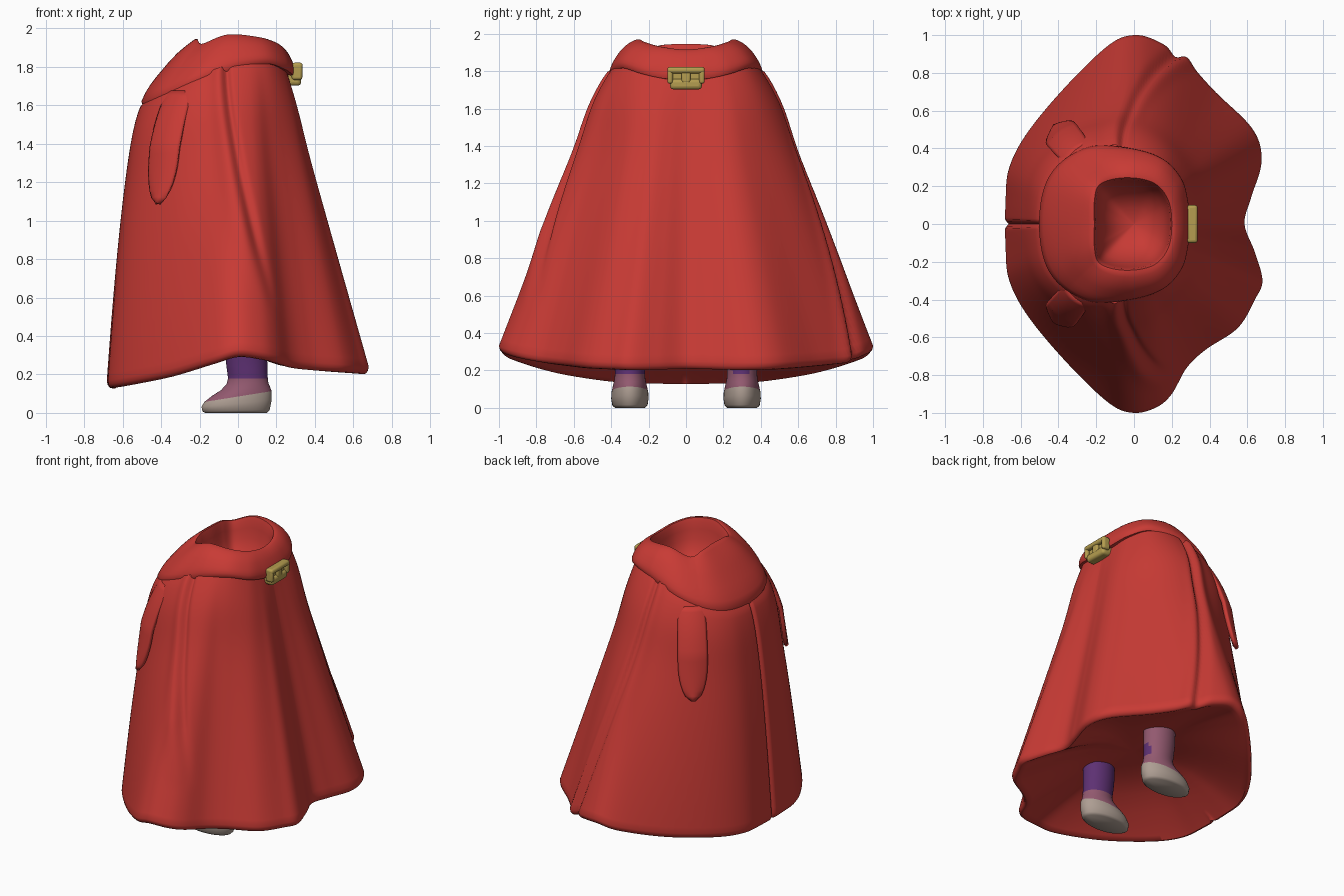
import bpy
import math
from math import pi, cos, sin, exp, radians

if "Cube" in bpy.data.objects:
    bpy.data.objects.remove(bpy.data.objects["Cube"])

SEGMENTS = 360


def make_material(name, color):
    material = bpy.data.materials.new(name)
    material.use_nodes = True
    material.diffuse_color = (*color, 1)
    shader = material.node_tree.nodes["Principled BSDF"]
    shader.inputs["Base Color"].default_value = (*color, 1)
    return material


red = make_material("cloak red", (0.58, 0.043, 0.035))
gold = make_material("buckle gold", (0.46, 0.34, 0.08))
mauve = make_material("boot mauve", (0.29, 0.1, 0.16))
purple = make_material("trouser purple", (0.11, 0.03, 0.17))
beige = make_material("sole beige", (0.42, 0.34, 0.29))


def make_object(name, verts, faces, materials, smooth_angle=50):
    mesh = bpy.data.meshes.new(name)
    mesh.from_pydata(verts, [], faces)
    obj = bpy.data.objects.new(name, mesh)
    bpy.context.collection.objects.link(obj)
    for material in materials:
        mesh.materials.append(material)
    bpy.ops.object.select_all(action="DESELECT")
    obj.select_set(True)
    bpy.context.view_layer.objects.active = obj
    bpy.ops.object.mode_set(mode="EDIT")
    bpy.ops.mesh.select_all(action="SELECT")
    bpy.ops.mesh.normals_make_consistent(inside=False)
    bpy.ops.object.mode_set(mode="OBJECT")
    bpy.ops.object.shade_smooth_by_angle(angle=radians(smooth_angle))
    return obj


def loft(name, rings, materials, cap_start=False, cap_end=False):
    n = len(rings[0])
    verts = [p for ring in rings for p in ring]
    faces = [(k * n + i, k * n + (i + 1) % n, (k + 1) * n + (i + 1) % n, (k + 1) * n + i)
             for k in range(len(rings) - 1) for i in range(n)]
    if cap_start:
        faces.append(tuple(range(n)))
    if cap_end:
        faces.append(tuple(range(len(verts) - n, len(verts))))
    return make_object(name, verts, faces, materials)


def mirrored(points):
    """Closed loop from a half outline that starts and ends on the x axis."""
    return points + [(p[0], -p[1], *p[2:]) for p in points[-2:0:-1]]


def polar_loop(points):
    """Smooth closed curve, returned as a function angle -> (radius, height)."""
    dense, n = [], len(points)
    for i in range(n):
        a, b, c, d = (points[(i + k) % n] for k in (-1, 0, 1, 2))
        for step in range(8):
            t = step / 8
            x, y, z = (q + t / 2 * (r - p + t * (2 * p - 5 * q + 4 * r - s + t * (3 * (q - r) + s - p)))
                       for p, q, r, s in zip(a, b, c, d))
            dense.append((math.atan2(y, x) % (2 * pi), math.hypot(x, y), z))
    dense.sort()
    first, last = dense[0], dense[-1]
    dense = [(last[0] - 2 * pi, *last[1:])] + dense + [(first[0] + 2 * pi, *first[1:])]

    def lookup(angle):
        angle %= 2 * pi
        for lo, hi in zip(dense, dense[1:]):
            if lo[0] <= angle <= hi[0]:
                f = (angle - lo[0]) / max(hi[0] - lo[0], 1e-9)
                return lo[1] + f * (hi[1] - lo[1]), lo[2] + f * (hi[2] - lo[2])
        return dense[-1][1:]
    return lookup


def polar(angle, radius, z):
    return (radius * cos(angle), radius * sin(angle), z)


# Outlines: hem, lower edge of the cowl, and rim of the neck opening
def hem_height(x):
    table = [(-0.7, 0.125), (-0.4, 0.175), (-0.2, 0.235), (0, 0.29), (0.15, 0.275), (0.3, 0.23), (0.7, 0.2)]
    for (a, p), (b, q) in zip(table, table[1:]):
        if x <= b:
            return p + (q - p) * (x - a) / (b - a)
    return q


side = [(0.12, 0.97), (0, 1), (-0.13, 0.95), (-0.35, 0.74), (-0.56, 0.49), (-0.66, 0.3), (-0.68, 0.12)]
hem_xy = [(0.585, 0), (0.62, 0.14), (0.675, 0.33), (0.63, 0.5), (0.43, 0.7), (0.26, 0.88)]
hem_xy += side + [(x, -y) for x, y in reversed(side)]
hem_xy += [(0.2, -0.9), (0.28, -0.76), (0.38, -0.665), (0.55, -0.55), (0.64, -0.4), (0.68, -0.3), (0.64, -0.15)]
hem = polar_loop([(x, y, hem_height(x) + 0.04) for x, y in hem_xy])
cowl_edge = polar_loop(mirrored([
    (0.295, 0, 1.76), (0.285, 0.12, 1.765), (0.25, 0.24, 1.79), (0.15, 0.345, 1.82), (-0.02, 0.4, 1.79),
    (-0.22, 0.41, 1.72), (-0.38, 0.33, 1.65), (-0.47, 0.2, 1.61), (-0.5, 0, 1.6)]))
neck_rim = polar_loop(mirrored([
    (0.2, 0, 1.915), (0.18, 0.13, 1.93), (0.1, 0.22, 1.955), (-0.05, 0.245, 1.968),
    (-0.18, 0.21, 1.92), (-0.21, 0.12, 1.94), (-0.21, 0, 1.945)]))
angles = [2 * pi * i / SEGMENTS for i in range(SEGMENTS)]


# Cloak surface: t runs from the neck (0) to the hem (1)
def cloak_frame(angle):
    r, z = cowl_edge(angle)
    return (r * (0.95 - 0.1 * max(0, cos(angle))), z + 0.03, *hem(angle))


def cloak_point(angle, t, frame):
    top_r, top_z, hem_r, hem_z = frame
    c = cos(angle)
    r = top_r + (hem_r - top_r) * t ** (0.92 + (0.1 if c > 0 else 0.42) * c)
    # Shoulder fullness
    r += 0.022 * abs(sin(angle)) * exp(-((t - 0.12) / 0.13) ** 2)
    # Overlapping side seams, the far one running down to the hem
    for sign, sweep in ((1, 23), (-1, 26)):
        d = math.degrees((sign * angle - radians(103 - sweep * t) + pi) % (2 * pi) - pi)
        fade = 1 if sign > 0 else min(1, max(0, (0.85 - t) * 4))
        ridge = 0.022 * (1 - t if sign > 0 else 1)
        r += fade * (ridge * exp(-(d / 5) ** 2) - 0.03 * exp(-((d + 4) / 2.3) ** 2))
        if sign > 0:
            r += 0.02 * t * exp(-((d + 7.5) / 3) ** 2)
    # Narrow seam down the middle of the toe side
    r -= 0.02 * exp(-((math.degrees(angle) - 180) / 1.1) ** 2)
    return r, top_z + (hem_z - top_z) * t


frames = [cloak_frame(a) for a in angles]


def cloak_ring(t, scale=1.0, drop=0.0):
    ring = []
    for a, frame in zip(angles, frames):
        r, z = cloak_point(a, t, frame)
        ring.append(polar(a, r * scale, z - drop))
    return ring


# Outer wall, rounded hem, then the shallow domed underside
rings = [cloak_ring(k / 40) for k in range(41)]
rings += [cloak_ring(1, 0.995, 0.02), cloak_ring(1, 0.98, 0.036), cloak_ring(1, 0.96, 0.04)]
for scale, lift in ((0.92, 0.08), (0.85, 0.21), (0.72, 0.44), (0.55, 0.7), (0.35, 0.91), (0.02, 1)):
    rings.append([polar(a, f[2] * scale, f[3] - 0.04 + (0.44 - f[3]) * lift) for a, f in zip(angles, frames)])
loft("cloak", rings, [red], cap_end=True)

# Cowl: rolled outer face, rim, then a bowl inside the neck.
# Each step is inward blend at the sides, the same on the toe side, and height.
rings = []
for k_side, k_toe, h in [(0.6, 0.3, 0), (0.2, 0.15, -0.04), (0.04, 0.03, -0.03), (-0.01, -0.01, 0.06),
                         (0, 0.07, 0.2), (0.05, 0.16, 0.32), (0.12, 0.26, 0.43), (0.3, 0.49, 0.66),
                         (0.45, 0.64, 0.79), (0.6, 0.78, 0.89), (0.75, 0.89, 0.96), (0.88, 0.96, 1), (1, 1, 1)]:
    ring = []
    for a in angles:
        (r0, z0), (r1, z1) = cowl_edge(a), neck_rim(a)
        k = k_side + (k_toe - k_side) * min(1, max(0, -1.4 * cos(a)))
        ring.append(polar(a, r0 + (r1 - r0) * k, z0 + (z1 - z0) * h))
    rings.append(ring)
for scale, mix in [(0.96, 0.08), (0.93, 0.22), (0.88, 0.42), (0.78, 0.62), (0.6, 0.8), (0.35, 0.94), (0.03, 1)]:
    ring = []
    for a in angles:
        r, z = neck_rim(a)
        ring.append(polar(a, r * scale, z + (1.63 - z) * mix))
    rings.append(ring)
loft("cowl", rings, [red], cap_end=True)

# Hanging flaps, one on each side, growing out of the cloak
COLS, ROWS = 12, 18
for label, sign in (("far", 1), ("near", -1)):
    verts = []
    for j in range(ROWS + 1):
        s = j / ROWS
        width = 0.09 * math.sqrt(max(0.004, 1 - max(0, (s - 0.6) / 0.4) ** 2))
        for i in range(COLS + 1):
            u = 2 * i / COLS - 1
            a = sign * (radians(129) + u * width / (0.53 + 0.13 * s))
            frame = cloak_frame(a)
            z = 1.67 - 0.58 * s
            t = max(0, (frame[1] - z) / (frame[1] - frame[3]))
            r = cloak_point(a % (2 * pi), t, frame)[0]
            verts.append(polar(a, r - 0.025 + 0.045 * min(1, 2 * s) + 0.015 * (1 - u * u), z))
    n = COLS + 1
    faces = [(j * n + i, j * n + i + 1, (j + 1) * n + i + 1, (j + 1) * n + i)
             for j in range(ROWS) for i in range(COLS)]
    flap = make_object(label + "_flap", verts, faces, [red])
    solid = flap.modifiers.new("thickness", "SOLIDIFY")
    solid.thickness = 0.025
    solid.offset = 0

# Boots with short trouser legs, toes towards -x
boot_profile = [(0, -0.17, 0.15, 0.08), (0.012, -0.185, 0.165, 0.094), (0.05, -0.19, 0.175, 0.1),
                (0.085, -0.175, 0.175, 0.098), (0.105, -0.135, 0.17, 0.093), (0.125, -0.09, 0.165, 0.088),
                (0.15, -0.06, 0.158, 0.083), (0.18, -0.052, 0.155, 0.08), (0.2, -0.054, 0.154, 0.081),
                (0.22, -0.057, 0.153, 0.082), (0.24, -0.06, 0.153, 0.082), (0.27, -0.063, 0.152, 0.084),
                (0.3, -0.066, 0.152, 0.086), (0.42, -0.07, 0.15, 0.09)]
SIDES = 48
for label, y in (("far", 0.3), ("near", -0.3)):
    rings = []
    for z, x0, x1, half in boot_profile:
        ring = []
        for i in range(SIDES):
            a = 2 * pi * i / SIDES
            x = (x0 + x1) / 2 + (x1 - x0) / 2 * cos(a)
            # The top of the sole rises from toe to heel
            rise = 0.16 * x * max(0, 1 - abs(z - 0.085) / 0.085)
            ring.append((x, y + half * sin(a), z + rise))
        rings.append(ring)
    boot = loft(label + "_boot", rings, [mauve, beige, purple], True, True)
    for face in boot.data.polygons:
        x, fy, z = face.center
        spot = ((fy - 0.295) / 0.05) ** 2 + ((z - 0.215) / 0.045) ** 2 < 1
        if face.index < 3 * SIDES or z < 0.01:
            face.material_index = 1
        elif (y < 0 and z > 0.17) or (y > 0 and x > 0.05 and spot):
            face.material_index = 2


# Buckle: back plate, frame bars and a middle post
def rounded_box(name, center, size, bevel):
    bpy.ops.mesh.primitive_cube_add(size=1, location=center)
    obj = bpy.context.object
    obj.name = name
    obj.scale = size
    bpy.ops.object.transform_apply(location=False, rotation=False, scale=True)
    obj.data.materials.append(gold)
    modifier = obj.modifiers.new("round", "BEVEL")
    modifier.width = bevel
    modifier.segments = 3
    bpy.ops.object.shade_smooth_by_angle(angle=radians(40))


rounded_box("buckle_plate", (0.275, 0, 1.76), (0.07, 0.17, 0.11), 0.015)
rounded_box("buckle_top_bar", (0.309, 0, 1.805), (0.055, 0.2, 0.034), 0.014)
rounded_box("buckle_bottom_bar", (0.293, 0, 1.73), (0.07, 0.17, 0.056), 0.018)
rounded_box("buckle_post", (0.302, 0, 1.77), (0.055, 0.05, 0.07), 0.012)
for sign in (1, -1):
    rounded_box("buckle_side_bar", (0.307, sign * 0.085, 1.775), (0.055, 0.03, 0.085), 0.013)
